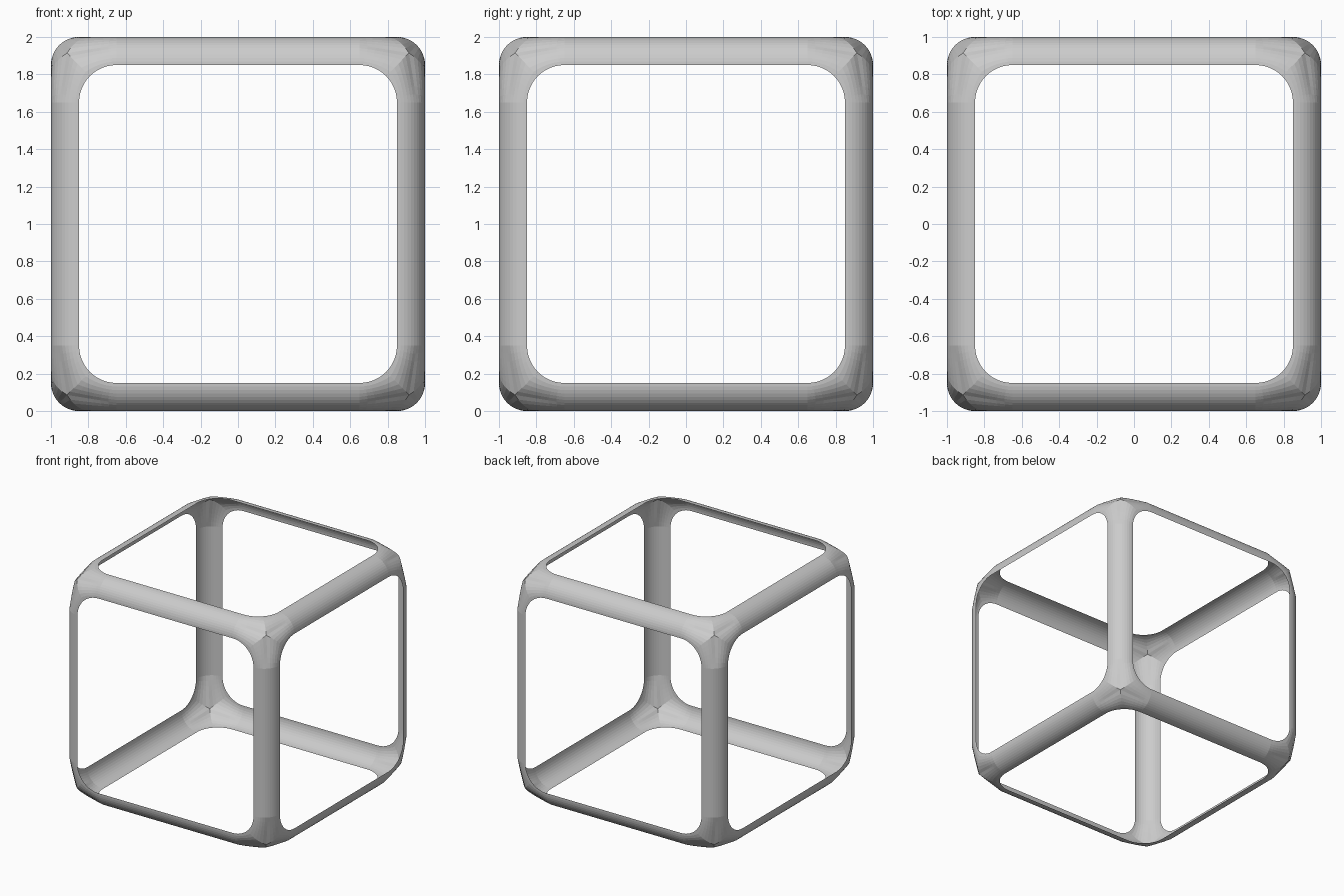
import bpy, bmesh, math
from mathutils import Vector

if "Cube" in bpy.data.objects:
    bpy.data.objects.remove(bpy.data.objects["Cube"])

OUT, R, RIM, HOLE = 1.0, 0.15, 0.85, 0.2   # half size, edge radius, opening half size, opening corner radius
C = RIM - HOLE                              # where the straight bars end
RIDGE = RIM + R * math.sqrt(0.5)            # middle of a bar's rounded outside
TIP = 0.914                                 # flattened corner point
NU, NV = 12, 6


def lerp(a, b, t):
    return a + (b - a) * t


# Rim of the opening (y, z) paired with the ridge point (x, y, z) beside it
rows = [((RIM, 0.0), Vector((RIDGE, RIDGE, 0)))]
tip = Vector((TIP, TIP, TIP))
start, end = Vector((RIDGE, RIDGE, C)), Vector((RIDGE, C, RIDGE))
for i in range(NU + 1):
    s = i / NU
    a = s * math.pi / 2
    ridge = lerp(start, tip, 2 * s) if s <= 0.5 else lerp(tip, end, 2 * s - 1)
    rows.append(((C + HOLE * math.cos(a), C + HOLE * math.sin(a)), ridge))
rows.append(((0.0, RIM), Vector((RIDGE, 0, RIDGE))))

# One octant: the same rounded strip turned onto three faces
bm = bmesh.new()
for k in range(3):
    grid = []
    for (ry, rz), ridge in rows:
        line = []
        for j in range(NV + 1):
            t = j / NV * math.pi / 4
            f = math.sin(t) / math.sin(math.pi / 4)
            g = (1 - math.cos(t)) / (1 - math.cos(math.pi / 4))
            p = (lerp(OUT, ridge.x, g), lerp(ry, ridge.y, f), lerp(rz, ridge.z, f))
            line.append(bm.verts.new([p[(n - k) % 3] for n in range(3)]))
        grid.append(line)
    for i in range(len(grid) - 1):
        for j in range(NV):
            bm.faces.new((grid[i][j], grid[i][j + 1], grid[i + 1][j + 1], grid[i + 1][j]))
bmesh.ops.remove_doubles(bm, verts=bm.verts, dist=1e-4)

mesh = bpy.data.meshes.new("cube_frame")
bm.to_mesh(mesh)
bm.free()
frame = bpy.data.objects.new("cube_frame", mesh)
bpy.context.collection.objects.link(frame)
frame.location.z = 1.0

# Mirror the octant to the full open frame
mirror = frame.modifiers.new("mirror", 'MIRROR')
mirror.use_axis = (True, True, True)
mirror.merge_threshold = 0.001
